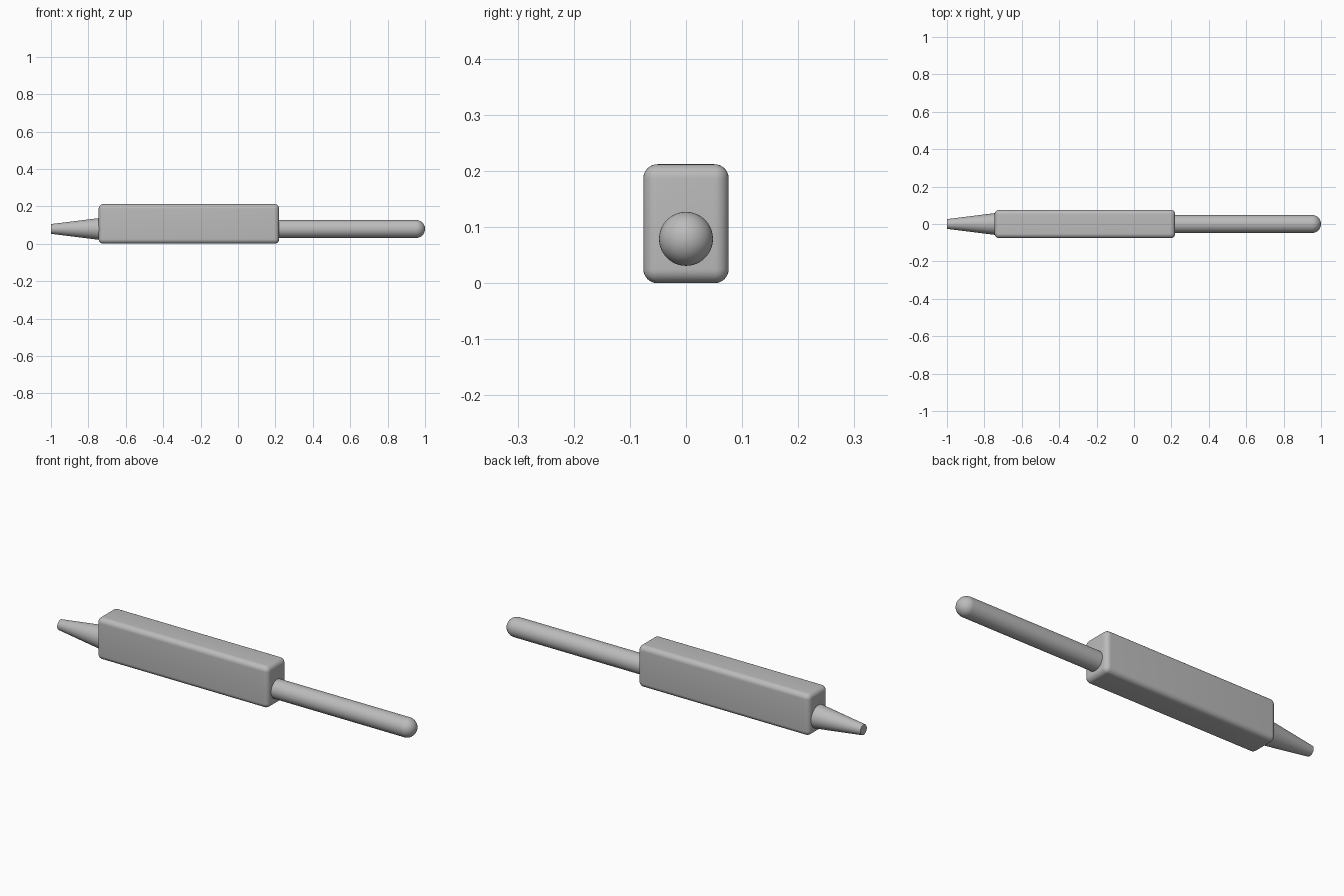
import bpy
import math

cube = bpy.data.objects.get("Cube")
if cube:
    bpy.data.objects.remove(cube, do_unlink=True)

# Single plain grey
GREY = (0.5, 0.5, 0.5, 1)
grey = bpy.data.materials.new("plain grey")
grey.use_nodes = True
grey.diffuse_color = GREY
grey.node_tree.nodes["Principled BSDF"].inputs["Base Color"].default_value = GREY

AXIS_Z = 0.079   # height of the shared axis of rod and nozzle
START, END = -0.745, 0.22   # ends of the body
ROD_R = 0.048


def finish(obj, name):
    obj.name = name
    obj.data.materials.append(grey)
    bpy.ops.object.shade_smooth_by_angle(angle=math.radians(35))
    return obj


def along_x(name, x0, x1, r0, r1):
    """Round bar or taper running along x."""
    bpy.ops.mesh.primitive_cone_add(
        vertices=64, radius1=r0, radius2=r1, depth=x1 - x0,
        location=((x0 + x1) / 2, 0, AXIS_Z), rotation=(0, math.pi / 2, 0))
    return finish(bpy.context.object, name)


# Body: rounded box
bpy.ops.mesh.primitive_cube_add(size=1, location=((START + END) / 2, 0, 0.106))
body = bpy.context.object
body.dimensions = (END - START, 0.152, 0.212)
bpy.ops.object.transform_apply(location=False, rotation=False, scale=True)
bevel = body.modifiers.new("rounded edges", "BEVEL")
bevel.width = 0.025
bevel.segments = 8
bpy.ops.object.modifier_apply(modifier=bevel.name)
finish(body, "body")

# Rod with a domed end
along_x("rod", END - 0.02, 1 - ROD_R, ROD_R, ROD_R)
bpy.ops.mesh.primitive_uv_sphere_add(
    segments=64, ring_count=32, radius=ROD_R,
    location=(1 - ROD_R, 0, AXIS_Z), rotation=(0, math.pi / 2, 0))
finish(bpy.context.object, "rod_dome")

# Tapered nozzle
along_x("nozzle", -1, START + 0.01, 0.026, 0.059)
